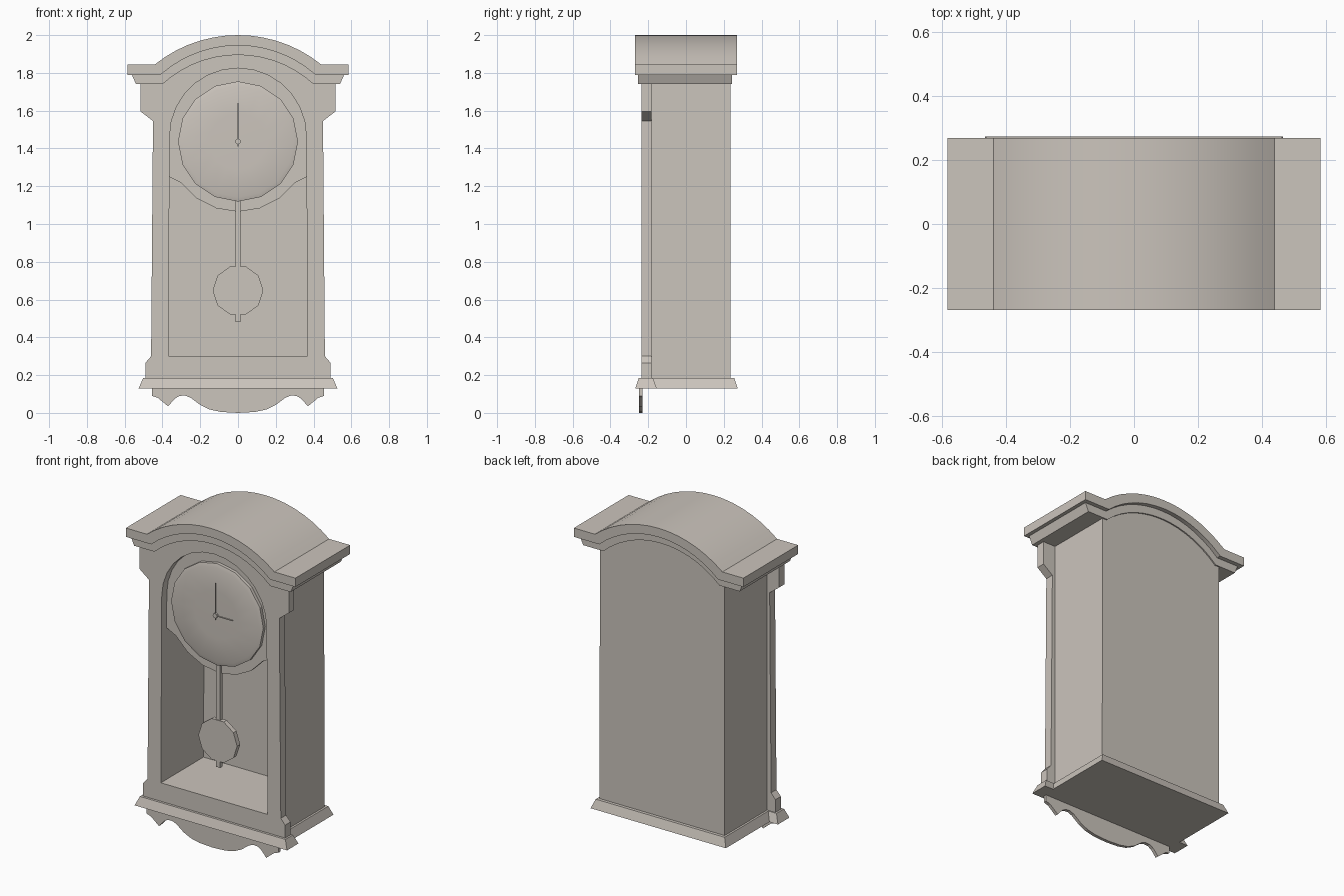
import bpy, bmesh, math

cube = bpy.data.objects.get("Cube")
if cube:
    bpy.data.objects.remove(cube, do_unlink=True)

COLOUR = (0.60, 0.555, 0.505, 1)
mat = bpy.data.materials.new("pale_warm_grey")
mat.use_nodes = True
mat.diffuse_color = COLOUR
mat.node_tree.nodes["Principled BSDF"].inputs["Base Color"].default_value = COLOUR


def add_object(name, bm):
    bmesh.ops.recalc_face_normals(bm, faces=bm.faces)
    mesh = bpy.data.meshes.new(name)
    bm.to_mesh(mesh)
    bm.free()
    mesh.materials.append(mat)
    ob = bpy.data.objects.new(name, mesh)
    bpy.context.collection.objects.link(ob)
    return ob


def loft(name, rings):
    """Closed solid through rings of 3D points."""
    bm = bmesh.new()
    loops = [[bm.verts.new(p) for p in ring] for ring in rings]
    n = len(loops[0])
    for a, b in zip(loops, loops[1:]):
        for i in range(n):
            j = (i + 1) % n
            bm.faces.new((a[i], a[j], b[j], b[i]))
    bm.faces.new(loops[0])
    bm.faces.new(loops[-1])
    return add_object(name, bm)


def prism(name, outline, y0, y1):
    """Extrude an (x, z) outline along y."""
    return loft(name, [[(x, y, z) for x, z in outline] for y in (y0, y1)])


def mirrored(half):
    return half + [(-x, z) for x, z in reversed(half) if x > 1e-5]


def box(name, x0, x1, y0, y1, z0, z1):
    return prism(name, [(x0, z0), (x1, z0), (x1, z1), (x0, z1)], y0, y1)


def crown(w, z0, z1, n=7):
    """Half of a shallow arch, from its top centre out to x = w."""
    h = z1 - z0
    r = (w * w + h * h) / (2 * h)
    end = math.asin(w / r)
    return [(r * math.sin(end * i / n), z1 - r + r * math.cos(end * i / n))
            for i in range(n + 1)]


def arc(r, cz, a0, a1, n):
    """Points about (0, cz); angles in degrees clockwise from the top."""
    angles = [math.radians(a0 + (a1 - a0) * i / n) for i in range(n + 1)]
    return [(r * math.sin(a), cz + r * math.cos(a)) for a in angles]


def circle(r, cz, n, start=0):
    return arc(r, cz, start, start + 360, n)[:-1]


def smooth(ob):
    bpy.ops.object.select_all(action='DESELECT')
    ob.select_set(True)
    bpy.context.view_layer.objects.active = ob
    bpy.ops.object.shade_smooth_by_angle(angle=math.radians(20))


def cut(ob, cutter):
    mod = ob.modifiers.new("opening", 'BOOLEAN')
    mod.operation = 'DIFFERENCE'
    mod.solver = 'EXACT'
    mod.object = cutter
    bpy.context.view_layer.objects.active = ob
    bpy.ops.object.modifier_apply(modifier=mod.name)


# Hollow case and the shaped front frame
case_half = crown(0.43, 1.765, 1.92) + [(0.432, 0.16), (0, 0.16)]
case = prism("case", mirrored(case_half), -0.182, 0.235)
frame_half = crown(0.405, 1.76, 1.915) + [
    (0.515, 1.76), (0.515, 1.595), (0.45, 1.545), (0.46, 0.3),
    (0.49, 0.265), (0.49, 0.17), (0, 0.17)]
frame = prism("front_frame", mirrored(frame_half), -0.235, -0.182)

opening_half = arc(0.362, 1.463, 0, 90, 7) + [(0.368, 0.3), (0, 0.3)]
cutter = prism("opening_cutter", mirrored(opening_half), -0.4, 0.185)
cutter.hide_render = True
for part in (case, frame):
    cut(part, cutter)
bpy.data.objects.remove(cutter, do_unlink=True)

# Arched cornice in two tiers
under = crown(0.41, 1.79, 1.945)
top = crown(0.44, 1.845, 2.0)[::-1]
smooth(prism("cornice_top", mirrored(
    under + [(0.585, 1.79), (0.585, 1.845)] + top), -0.27, 0.27))
smooth(prism("cornice_lower", mirrored(
    crown(0.40, 1.74, 1.895) + [(0.54, 1.74), (0.562, 1.79)] + under[::-1]),
    -0.253, 0.243))


# Sloped base, wider at the front
def plinth(name, bottom, upper):
    rings = []
    for (x, y0, y1), z in ((bottom, 0.13), (upper, 0.185)):
        rings.append([(-x, y0, z), (x, y0, z), (x, y1, z), (-x, y1, z)])
    loft(name, rings)


plinth("base_rear", (0.467, -0.22, 0.274), (0.445, -0.22, 0.255))
plinth("base_front", (0.526, -0.268, -0.155), (0.502, -0.25, -0.175))

# Scrolled apron below the base
apron_half = [(0, 0.14), (0.455, 0.14), (0.455, 0.09), (0.425, 0.08),
              (0.37, 0.035), (0.335, 0.075), (0.31, 0.09), (0.28, 0.092),
              (0.25, 0.08), (0.2, 0.042), (0.15, 0.018), (0.09, 0.005), (0, 0)]
prism("apron", mirrored(apron_half), -0.25, -0.23)

# Dial backing plate, domed dial and hands
plate_half = arc(0.372, 1.463, 0, 90, 7) + [(0.374, 1.255)] \
    + arc(0.372, 1.437, 126, 180, 3)
prism("dial_plate", mirrored(plate_half), -0.185, -0.16)
dial_rings = [(0.318, -0.18), (0.318, -0.205), (0.295, -0.212), (0.15, -0.215)]
smooth(loft("dial", [[(x, y, z) for x, z in circle(r, 1.437, 16)]
                     for r, y in dial_rings]))
prism("hand_hub", circle(0.015, 1.437, 8), -0.228, -0.21)
box("minute_hand", -0.003, 0.003, -0.224, -0.22, 1.41, 1.64)
box("hour_hand", 0, 0.12, -0.226, -0.218, 1.436, 1.438)

# Pendulum
box("pendulum_rod", -0.014, 0.014, -0.196, -0.174, 0.48, 1.15)
prism("pendulum_bob", circle(0.134, 0.648, 10, 18), -0.2, -0.17)
